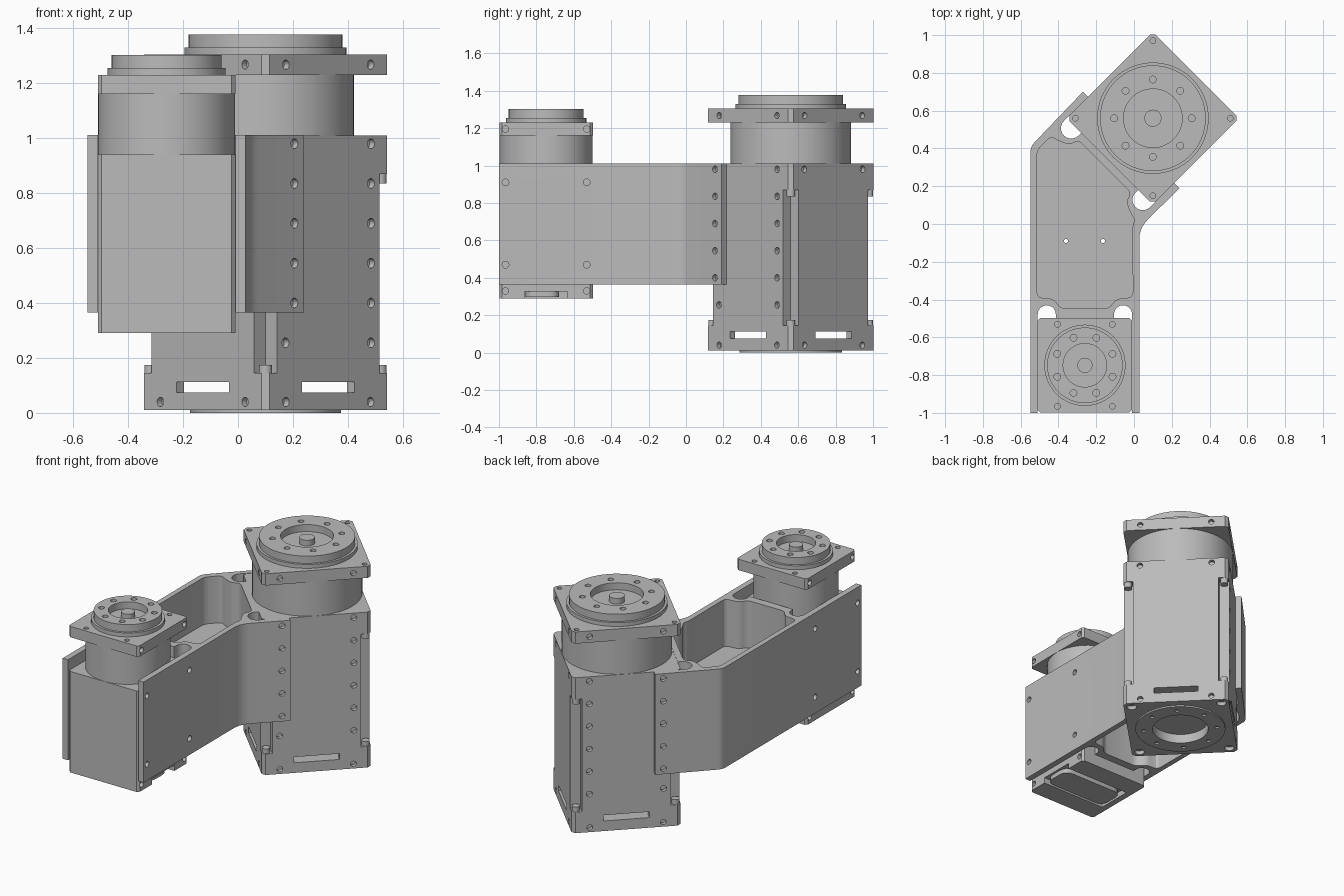
import bpy, bmesh
from math import cos, sin, pi, radians
from mathutils import Matrix, Vector

if "Cube" in bpy.data.objects:
    bpy.data.objects.remove(bpy.data.objects["Cube"])

metal = bpy.data.materials.new("grey metal")
metal.use_nodes = True
metal.diffuse_color = (0.5, 0.5, 0.5, 1)
metal.node_tree.nodes["Principled BSDF"].inputs["Base Color"].default_value = (0.5, 0.5, 0.5, 1)


# Helpers
def to_object(name, bm):
    bmesh.ops.recalc_face_normals(bm, faces=bm.faces)
    mesh = bpy.data.meshes.new(name)
    bm.to_mesh(mesh)
    bm.free()
    mesh.materials.append(metal)
    obj = bpy.data.objects.new(name, mesh)
    bpy.context.collection.objects.link(obj)
    return obj


def prism(name, pts, z0, z1):
    bm = bmesh.new()
    face = bm.faces.new([bm.verts.new((x, y, z0)) for x, y in pts])
    top = bmesh.ops.extrude_face_region(bm, geom=[face])["geom"]
    verts = [v for v in top if isinstance(v, bmesh.types.BMVert)]
    bmesh.ops.translate(bm, verts=verts, vec=(0, 0, z1 - z0))
    return to_object(name, bm)


def lathe(name, profile, steps=64):
    bm = bmesh.new()
    verts = [bm.verts.new((r, 0, z)) for r, z in profile]
    edges = [bm.edges.new(pair) for pair in zip(verts, verts[1:])]
    bmesh.ops.spin(bm, geom=verts + edges, cent=(0, 0, 0), axis=(0, 0, 1),
                   angle=2 * pi, steps=steps)
    bmesh.ops.remove_doubles(bm, verts=bm.verts, dist=1e-5)
    return to_object(name, bm)


def activate(obj):
    bpy.ops.object.select_all(action="DESELECT")
    obj.select_set(True)
    bpy.context.view_layer.objects.active = obj


def cut(obj, cutter, keep=False):
    activate(obj)
    mod = obj.modifiers.new("cut", "BOOLEAN")
    mod.operation, mod.solver, mod.object = "DIFFERENCE", "EXACT", cutter
    bpy.ops.object.modifier_apply(modifier=mod.name)
    if not keep:
        bpy.data.objects.remove(cutter)


def drill(obj, holes, depth=0.025):
    """Sink round holes, each given as position, axis and radius."""
    bm = bmesh.new()
    for pos, axis, r in holes:
        turn = Vector(axis).to_track_quat("Z", "Y").to_matrix().to_4x4()
        bmesh.ops.create_cone(bm, cap_ends=True, segments=16, radius1=r, radius2=r,
                              depth=2 * depth, matrix=Matrix.Translation(pos) @ turn)
    cut(obj, to_object("drill_cutter", bm))


def finish(obj, matrix=Matrix()):
    activate(obj)
    bpy.ops.object.shade_smooth_by_angle(angle=radians(30))
    obj.matrix_world = matrix


def circle(r, n=64):
    return [(r * cos(2 * pi * i / n), r * sin(2 * pi * i / n)) for i in range(n)]


def square(h, c):
    quarter = [(h, c - h), (h, h - c), (h - c, h)]
    return [p for p in corners(quarter[1:])]


def notched(h, a):
    return corners([(h, h - a), (h - a, h - a), (h - a, h)])


def corners(quarter):
    """Repeat one corner of an outline at all four corners."""
    pts = []
    for _ in range(4):
        pts += quarter
        quarter = [(-y, x) for x, y in quarter]
    return pts


def rect(x0, x1, y0, y1):
    return [(x0, y0), (x1, y0), (x1, y1), (x0, y1)]


def soften(a, b, c, r, n=5):
    """Round the corner b between a and c."""
    a, b, c = Vector(a), Vector(b), Vector(c)
    p = b + (a - b).normalized() * min(r, (a - b).length * 0.45)
    q = b + (c - b).normalized() * min(r, (c - b).length * 0.45)
    return [tuple(p * (1 - t) ** 2 + b * 2 * t * (1 - t) + q * t * t)
            for t in (i / n for i in range(n + 1))]


def side_holes(h, off, z, r, axes="xy"):
    holes = []
    for s in (-1, 1):
        for u in (-off, off):
            if "x" in axes:
                holes.append(((s * h, u, z), (s, 0, 0), r))
            if "y" in axes:
                holes.append(((u, s * h, z), (0, s, 0), r))
    return holes


def output_end(size, h, c, neck, flange, top, rim, hub, bore, pin, ring, phase, spots, axes):
    """Round neck, square flange and stepped output disc on top of a motor."""
    parts = [prism(size + "_neck", circle(h - 0.001), neck, flange)]
    plate = prism(size + "_top_flange", square(h, c), flange, top)
    drill(plate, side_holes(h, spots[2], (flange + top) / 2, 0.017, axes)
          + [((sx * x, sy * y, top), (0, 0, 1), 0.015)
             for x, y in [spots[:2]] for sx in (-1, 1) for sy in (-1, 1)])
    step, end = top + 0.025, top + 0.072
    disc = lathe(size + "_output_disc", [
        (0, top), (rim, top), (rim, step), (hub, step), (hub, end), (bore, end),
        (bore, end - 0.045), (pin, end - 0.045), (pin, end - 0.008), (0, end - 0.008)])
    drill(disc, [((ring * cos(a), ring * sin(a), end), (0, 0, 1), 0.018)
                 for a in (phase + i * pi / 4 for i in range(8))])
    return parts + [plate, disc]


# In both motor frames the arm lies towards local +y
SMALL_H, LARGE_H, WALL = 0.25, 0.323, 0.038
small_frame = Matrix.Translation((-0.26, -0.748, 0))
large_frame = Matrix.Translation((0.1, 0.56, 0)) @ Matrix.Rotation(radians(135), 4, "Z")
column = [0.98, 0.835, 0.69, 0.545, 0.4, 0.255]

# Large motor
h = LARGE_H
parts = output_end("large_motor", h, 0.021, 1.01, 1.23, 1.305, 0.295, 0.28, 0.155, 0.045,
                   0.205, 0, (0.29, 0.29, 0.218), "xy")
housing = prism("large_motor_housing", notched(h, 0.06), 0.145, 0.87)
drill(housing, [((s * h, -0.22, z), (s, 0, 0), 0.018) for s in (-1, 1) for z in column[1:]]
      + [((s * h, 0.22, column[-1]), (s, 0, 0), 0.018) for s in (-1, 1)])
shoulder = prism("large_motor_shoulder", square(h, 0.021), 0.87, 1.01)
drill(shoulder, [((s * h, -0.22, 0.98), (s, 0, 0), 0.018) for s in (-1, 1)]
      + [((s * 0.22, -h, 0.98), (0, -1, 0), 0.018) for s in (-1, 1)])
foot = prism("large_motor_foot", square(h, 0.021), 0.075, 0.145)
cut(foot, prism("cavity_cutter", rect(-0.285, 0.285, -0.285, 0.285), 0.05, 0.112))
cut(foot, prism("slot_cutter", notched(0.4, 0.4 - 0.135), 0.05, 0.112))
base = prism("large_motor_base_flange", square(h, 0.021), 0.01, 0.075)
drill(base, side_holes(h, 0.218, 0.04, 0.017)
      + [((x, y, 0.01), (0, 0, 1), 0.03) for x in (-0.275, 0.275) for y in (-0.275, 0.275)])
ring = prism("large_motor_base_ring", circle(0.275), 0, 0.01)
drill(ring, [((x, y, 0), (0, 0, 1), 0.014) for x, y in circle(0.225, 8)])
bore = prism("bore_cutter", circle(0.17), -0.02, 0.06)
cut(base, bore, keep=True)
cut(ring, bore)
parts += [housing, shoulder, foot, base, ring]
for i, (x, y) in enumerate(corners([(h - 0.028, h - 0.028)])):
    for label, z in (("upper", 0.835), ("lower", 0.14)):
        bolt = prism(f"{label}_corner_bolt_{i}", circle(0.024, 20), z, z + 0.035)
        bolt.data.transform(Matrix.Translation((x, y, 0)))
        parts.append(bolt)
for part in parts:
    finish(part, large_frame)

# Small motor
h = SMALL_H
parts = output_end("small_motor", h, 0.014, 0.94, 1.16, 1.23, 0.215, 0.2, 0.115, 0.04,
                   0.158, pi / 8, (0.145, 0.217, 0.217), "x")
housing = prism("small_motor_housing", square(h, 0.014), 0.29, 0.94)
cut(housing, prism("groove_cutter", rect(-0.21, 0.3, -0.115, 0.115), 0.2, 0.327))
drill(housing, side_holes(h, 0.217, 0.33, 0.017, "x"))
outline = rect(-0.205, 0.235, -0.11, 0.07)
insert = [p for i in range(4)
          for p in soften(outline[i - 1], outline[i], outline[(i + 1) % 4], 0.06)]
parts += [housing, prism("small_motor_connector_cover", insert, 0.298, 0.33)]
for part in parts:
    finish(part, small_frame)


# Arm bracket with a bay for each motor
def bay(h, reach, r, frame):
    """Outline around a motor: clamping cheeks, relief holes, mating face."""
    arch = [(-h + r - r * cos(a), h + 0.02 + r * sin(a)) for a in
            (pi * i / 10 for i in range(11))]
    left = [(-h - WALL, reach), (-h, reach)] + arch + [(-h + 2 * r, h)]
    pts = left + [(-x, y) for x, y in reversed(left)]
    return [(frame @ Vector((x, y, 0))).xy[:] for x, y in pts]


small_bay = bay(SMALL_H, -0.252, 0.048, small_frame)
large_bay = bay(LARGE_H, 0.163, 0.055, large_frame)
right_elbow, left_elbow = (0.028, -0.022), (-0.548, 0.41)
outline = (small_bay + soften(small_bay[-1], right_elbow, large_bay[0], 0.06) + large_bay
           + soften(large_bay[-1], left_elbow, small_bay[0], 0.03))
bracket = prism("arm_bracket", outline, 0.365, 1.012)

# Pockets above and below the middle web
near = [(-0.514, -0.39), (-0.425, -0.395), (-0.39, -0.447)]
near += [(-0.52 - x, y) for x, y in reversed(near)]
far = [(-0.008, -0.005), (0.005, 0.02), (-0.02, 0.06), (-0.042, 0.12), (-0.015, 0.165)]
far += [(y - 0.46, x + 0.46) for x, y in reversed(far[1:])] + [(-0.514, 0.39)]
loop = near + far
pocket = [p for i in range(len(loop))
          for p in soften(loop[i - 1], loop[i], loop[(i + 1) % len(loop)], 0.03, 3)]
for z0, z1 in ((0.71, 1.1), (0.3, 0.665)):
    cut(bracket, prism("pocket_cutter", pocket, z0, z1))

# Screw holes in the cheeks and the web
holes = []
for frame, h, y, heights in ((small_frame, SMALL_H, -0.217, (0.47, 0.91)),
                             (small_frame, SMALL_H, 0.217, (0.47, 0.91)),
                             (large_frame, LARGE_H, 0.212, column[:5])):
    for s in (-1, 1):
        for z in heights:
            holes.append((frame @ Vector((s * (h + WALL), y, z)),
                          frame.to_3x3() @ Vector((s, 0, 0)), 0.018))
drill(bracket, holes)
drill(bracket, [((x, -0.09, 0.6875), (0, 0, 1), 0.011) for x in (-0.36, -0.165)], 0.08)
finish(bracket)
